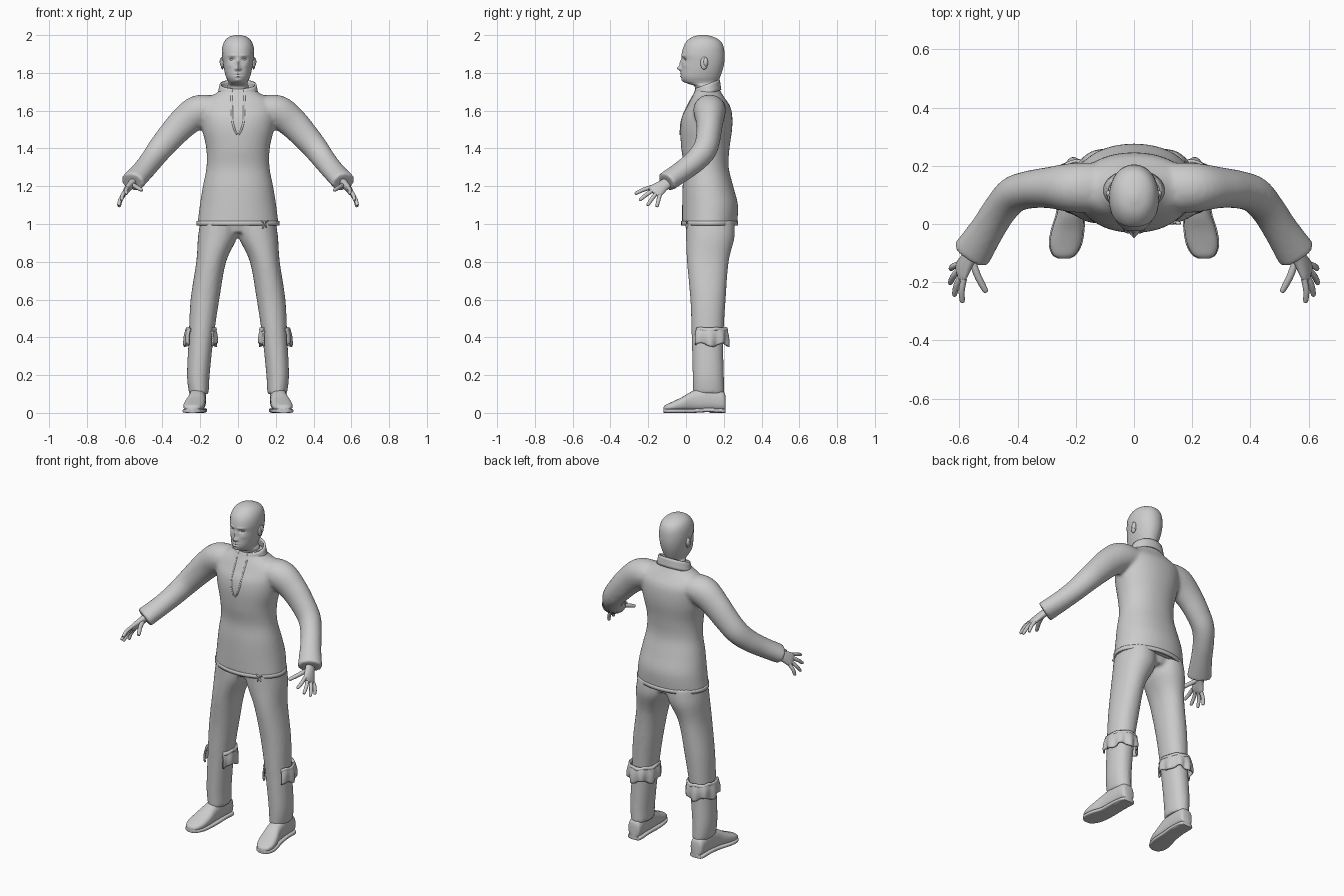
import bpy, bmesh
from math import sin, cos, pi, exp, radians
from mathutils import Vector
from mathutils.bvhtree import BVHTree

cube = bpy.data.objects.get("Cube")
if cube:
    bpy.data.objects.remove(cube, do_unlink=True)

grey = bpy.data.materials.new("plain_grey")
grey.use_nodes = True
COLOUR = (.6, .6, .6, 1)
grey.diffuse_color = COLOUR
for node in grey.node_tree.nodes:
    if node.type == 'BSDF_PRINCIPLED':
        node.inputs["Base Color"].default_value = COLOUR

X, Y, Z = Vector((1, 0, 0)), Vector((0, 1, 0)), Vector((0, 0, 1))
SIDES = ((1, "left"), (-1, "right"))


def finish(bm, name, angle=50):
    """Turn a bmesh into a smooth shaded object."""
    bmesh.ops.recalc_face_normals(bm, faces=bm.faces)
    mesh = bpy.data.meshes.new(name)
    bm.to_mesh(mesh)
    bm.free()
    ob = bpy.data.objects.new(name, mesh)
    bpy.context.collection.objects.link(ob)
    mesh.materials.append(grey)
    bpy.ops.object.select_all(action='DESELECT')
    ob.select_set(True)
    bpy.context.view_layer.objects.active = ob
    bpy.ops.object.shade_smooth_by_angle(angle=radians(angle))
    return ob


def fuse(ob, voxel, rounds):
    """Blend overlapping volumes into one soft surface."""
    mod = ob.modifiers.new("Fuse", 'REMESH')
    mod.mode = 'VOXEL'
    mod.voxel_size = voxel
    mod.use_smooth_shade = True
    soft = ob.modifiers.new("Soften", 'SMOOTH')
    soft.factor = .5
    soft.iterations = rounds


def spline(rows, sub):
    """Catmull-Rom interpolation of rows of numbers."""
    p = [rows[0], *rows, rows[-1]]
    out = []
    for i in range(len(rows) - 1):
        for k in range(sub):
            t = k / sub
            out.append([.5 * (2*b + (c-a)*t + (2*a-5*b+4*c-d)*t*t + (3*b-a-3*c+d)*t**3)
                        for a, b, c, d in zip(*p[i:i+4])])
    return out + [list(rows[-1])]


def loft(bm, rows, frame=None, n=28, sub=5, square=1, side=1):
    """Skin rings of (x, y, z, half_u, half_v); frame fixes the ring axes."""
    rows = spline(rows, sub)
    centres = [Vector(r[:3]) for r in rows]
    rings = []
    for i, r in enumerate(rows):
        if frame:
            u, v = frame
        else:
            t = centres[min(i+1, len(rows)-1)] - centres[max(i-1, 0)]
            u = t.cross(Z).normalized()
            v = u.cross(t).normalized()
        ring = []
        for k in range(n):
            c, s = cos(2*pi*k/n), sin(2*pi*k/n)
            c, s = (abs(w)**square * (1 if w > 0 else -1) for w in (c, s))
            p = centres[i] + u*c*max(r[3], .001) + v*s*max(r[4], .001)
            p.x *= side
            ring.append(bm.verts.new(p))
        rings.append(ring)
    for a, b in zip(rings, rings[1:]):
        for k in range(n):
            bm.faces.new((a[k-1], a[k], b[k], b[k-1]))
    bm.faces.new(rings[0])
    bm.faces.new(rings[-1])


def level(z, half, front, back, cx=0):
    """Horizontal body section."""
    return (cx, (front + back) / 2, z, half, (back - front) / 2)


def strip(name, point, nu, nv, thick):
    """Cloth band from point(u, v), both running 0..1."""
    bm = bmesh.new()
    g = [[bm.verts.new(point(i/nu, j/nv)) for j in range(nv+1)] for i in range(nu+1)]
    for a, b in zip(g, g[1:]):
        for j in range(nv):
            bm.faces.new((a[j], b[j], b[j+1], a[j+1]))
    bmesh.ops.remove_doubles(bm, verts=bm.verts, dist=.0001)
    mod = finish(bm, name).modifiers.new("Cloth", 'SOLIDIFY')
    mod.thickness = thick
    mod.offset = 0


def ball(bm, place, size):
    verts = bmesh.ops.create_uvsphere(bm, u_segments=20, v_segments=12, radius=1)["verts"]
    for v in verts:
        v.co = Vector(place) + Vector(a*b for a, b in zip(v.co, size))


# Sweater: torso and both sleeves fused together
torso = [level(*r) for r in (
    (.995, .215, -.02, .27), (1.1, .202, -.02, .275), (1.2, .186, -.018, .25),
    (1.3, .167, -.012, .226), (1.4, .168, -.025, .23), (1.5, .19, -.03, .244),
    (1.57, .2, -.02, .245), (1.62, .2, .005, .235), (1.66, .17, .025, .21),
    (1.69, .12, .04, .19), (1.72, .08, .05, .175))]
arm = [(.12, .125, 1.61, .085, .07), (.21, .125, 1.595, .085, .087),
       (.29, .125, 1.535, .071, .081), (.36, .118, 1.46, .065, .073),
       (.415, .1, 1.395, .063, .067), (.46, .05, 1.335, .059, .061),
       (.505, -.02, 1.28, .06, .056), (.56, -.105, 1.222, .069, .053)]
bm = bmesh.new()
loft(bm, torso, (X, Y), n=48, square=.93)
for s, _ in SIDES:
    loft(bm, arm, side=s)
sweater = finish(bm, "sweater")
fuse(sweater, .01, 5)
bpy.context.view_layer.update()
tree = BVHTree.FromObject(sweater, bpy.context.evaluated_depsgraph_get())


def on_chest(x, z):
    hit = tree.ray_cast(Vector((x, -1, z)), Y)[0]
    return (x, hit.y if hit else .04, z)


# Hem band, neck placket and hem bow
strip("sweater_hem", lambda u, v: (.214*cos(2*pi*u), .125 + .146*sin(2*pi*u),
                                   .993 + .022*v), 64, 2, .01)
bm = bmesh.new()
for s, _ in SIDES:
    path = ((.034, 1.68), (.032, 1.6), (.029, 1.54), (.014, 1.49), (0, 1.47))
    loft(bm, [(*on_chest(x*s, z), .005, .004) for x, z in path], (X, Y), n=8)
finish(bm, "neck_placket")
bm = bmesh.new()
knot = Vector(on_chest(.14, 1.015)) + Vector((0, -.006, -.01))
ball(bm, knot, (.007, .007, .007))
for dx, dz in ((-.02, .012), (.02, .012), (-.01, -.03), (.012, -.026)):
    tip = knot + Vector((dx, -.004, dz))
    loft(bm, [(*knot, .003, .003), (*(knot+tip)/2, .006, .004), (*tip, .003, .003)], n=8)
finish(bm, "hem_bow")


# Stand collar, open at the throat
def collar(u, v):
    a = -pi/2 + .3 + u*(2*pi - .6)
    y = .112 + (.07 - .008*v) * sin(a)
    return ((.104 - .012*v) * cos(a), y, 1.682 + .4*(y - .112) + .058*v)


strip("collar", collar, 48, 4, .01)

# Trousers: hips and both legs fused together
leg = [level(*r) for r in (
    (1.02, .098, .0, .255, .1), (.93, .104, .0, .257, .108), (.8, .079, .005, .226, .142),
    (.6, .076, .023, .21, .175), (.4, .066, .03, .198, .195), (.2, .06, .035, .2, .21),
    (.1, .052, .038, .203, .207))]
bm = bmesh.new()
loft(bm, [level(.955, .15, .03, .23), level(1.05, .19, .005, .255)], (X, Y))
for s, _ in SIDES:
    loft(bm, leg, (X, Y), side=s, square=.93)
fuse(finish(bm, "trousers"), .01, 5)

# Head with a modelled face
skull = [level(*r) for r in (
    (1.66, .058, .05, .172), (1.725, .057, .047, .165), (1.742, .05, .012, .165),
    (1.755, .053, -.014, .167), (1.78, .064, -.026, .178), (1.82, .074, -.025, .192),
    (1.86, .08, -.022, .2), (1.9, .083, -.023, .201), (1.94, .079, -.012, .195),
    (1.97, .066, .01, .177), (1.99, .042, .04, .14), (2.0, .008, .08, .1))]
bm = bmesh.new()
loft(bm, skull, (X, Y), n=128, sub=10, square=.95)
# Each bump: x, z, spread in x and z, push along y
bumps = [(0, 1.824, .011, .012, -.022), (0, 1.85, .008, .02, -.012),
         (0, 1.797, .016, .004, -.006), (0, 1.781, .014, .004, -.006),
         (0, 1.789, .02, .002, .004), (0, 1.76, .016, .009, -.005)]
for s, _ in SIDES:
    bumps += [(.033*s, 1.872, .015, .009, .011), (.03*s, 1.892, .02, .006, -.004),
              (.013*s, 1.82, .005, .006, -.008), (.045*s, 1.84, .014, .012, -.003)]
for v in bm.verts:
    if v.co.y < .05:
        x, _, z = v.co
        v.co.y += sum(d * exp(-((x-a)/c)**2 - ((z-b)/e)**2) for a, b, c, e, d in bumps)
finish(bm, "head")

bm = bmesh.new()
for s, _ in SIDES:
    ball(bm, (.033*s, .003, 1.872), (.013, .012, .007))
finish(bm, "eyes")
for s, word in SIDES:
    bm = bmesh.new()
    ball(bm, (.083*s, .096, 1.852), (.009, .02, .034))
    ball(bm, (.087*s, .104, 1.858), (.01, .012, .024))
    finish(bm, word + "_ear")

# Close cropped hair cap, trimmed along a slanted hairline
bm = bmesh.new()
loft(bm, [(x, y, 1.86 + (z-1.86)*1.01, u + .003, v + .003) for x, y, z, u, v in skull],
     (X, Y), n=64, square=.95)
bmesh.ops.bisect_plane(bm, geom=bm.verts[:] + bm.edges[:] + bm.faces[:],
                       plane_co=(0, 0, 1.94), plane_no=(0, 1, 1), clear_inner=True)
finish(bm, "hair")

# Hands: palm, four fingers and thumb
across = Vector((-.28, -.78, .57)).normalized()
palm_up = Vector((.04, -.08, -.045)).cross(across).normalized()
if palm_up.z < 0:
    palm_up.negate()
fingers = ((.034, (.59, -.27, 1.16)), (.012, (.618, -.247, 1.125)),
           (-.011, (.633, -.205, 1.097)), (-.031, (.63, -.155, 1.09)))
for s, word in SIDES:
    bm = bmesh.new()
    loft(bm, [(.545, -.075, 1.232, .03, .021), (.57, -.12, 1.205, .033, .02),
              (.592, -.158, 1.178, .042, .016), (.602, -.175, 1.166, .036, .008)],
         (across, palm_up), n=20, side=s)
    digits = [(Vector((.594, -.162, 1.174)) + across*off, Vector(tip), .0105)
              for off, tip in fingers]
    digits.append((Vector((.558, -.12, 1.208)), Vector((.508, -.235, 1.178)), .012))
    for base, tip, r in digits:
        mid = (base + tip) / 2 + palm_up * .006
        near = tip.lerp(mid, .12)
        loft(bm, [(*base, r, r), (*mid, r, r), (*near, r*.8, r*.8), (*tip, .002, .002)],
             n=12, side=s)
    finish(bm, word + "_hand", 70)

# Gathered bands behind the knees
for s, word in SIDES:
    def ruffle(u, v):
        a = -.75 + u*(pi + 1.5)
        wave = sin(u*44) * .007 * (1 - v) + .006 * sin(v*pi) + .008 * (1 - v)
        return (s*(.197 + (.074 + wave)*cos(a)), .12 + (.092 + wave)*sin(a),
                .36 + .09*v + .01*sin(u*23)*(1 - v))
    strip(word + "_knee_band", ruffle, 72, 8, .008)

    def roll(u, v):
        a = -.7 + u*(pi + 1.4)
        r = .008 * cos(2*pi*v)
        return (s*(.196 + (.075 + r)*cos(a)), .12 + (.093 + r)*sin(a),
                .44 + .01*sin(2*pi*v) + .004*sin(u*31))
    strip(word + "_knee_band_roll", roll, 48, 8, .002)

# Shoes: upper lofted from heel to toe, sole and heel below
last = ((.21, .21, .024, .085), (.195, .211, .04, .115), (.12, .213, .044, .14),
        (.04, .218, .046, .118), (-.02, .228, .054, .084), (-.07, .236, .053, .06),
        (-.105, .24, .038, .044), (-.118, .241, .018, .032))
for s, word in SIDES:
    bm = bmesh.new()
    loft(bm, [(cx, y, (top + .01)/2, w, (top - .01)/2) for y, cx, w, top in last],
         (X, Z), side=s, square=.8)
    finish(bm, word + "_shoe")
    bm = bmesh.new()
    loft(bm, [(cx, y, .011 + .004*(.05 < y < .15), w + .004, .011) for y, cx, w, _ in last],
         (X, Z), side=s, square=.45)
    loft(bm, [(.211, y, .012, w, .012) for y, w in ((.125, .04), (.17, .042), (.208, .03))],
         (X, Z), side=s, square=.45)
    finish(bm, word + "_sole")
